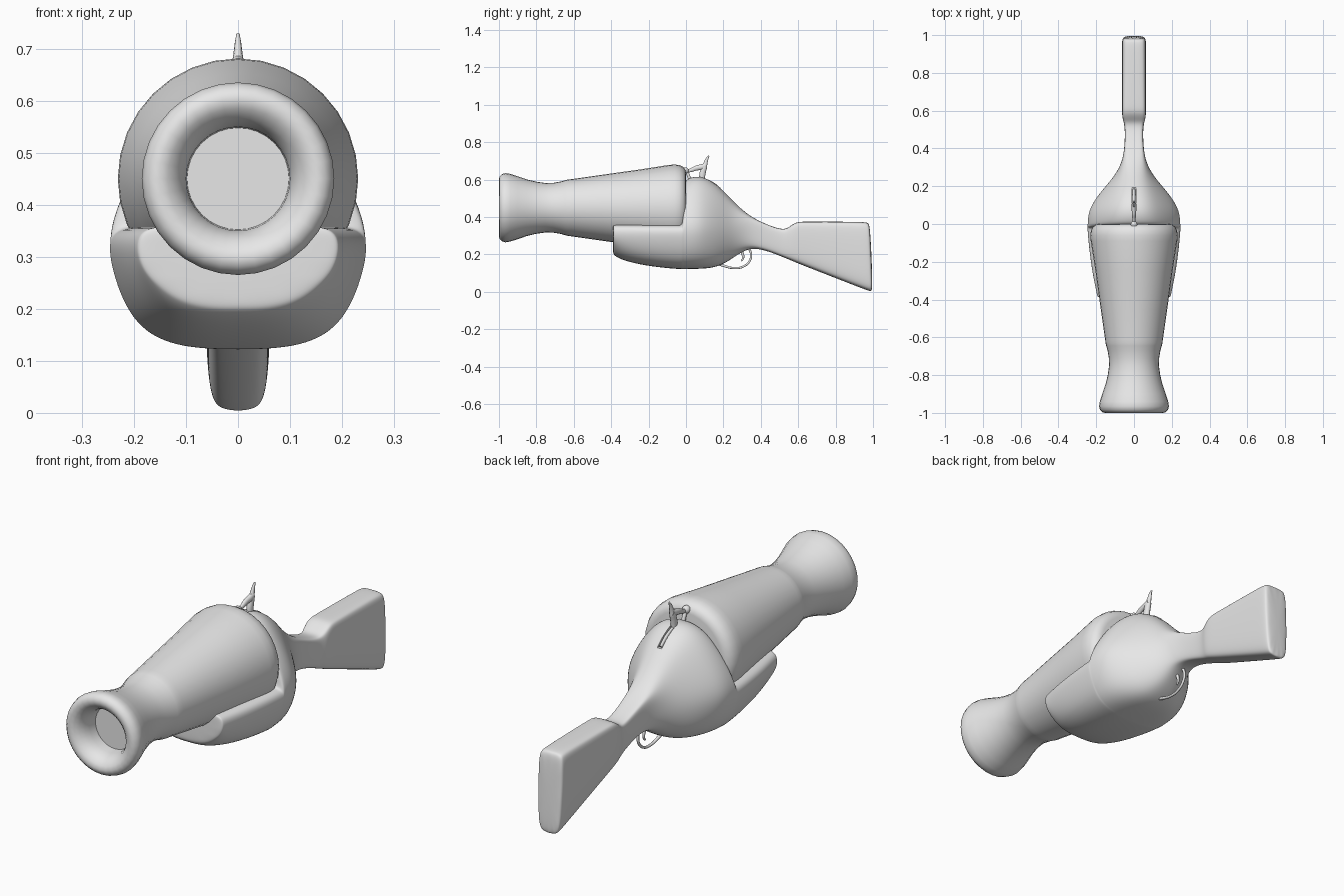
import bpy, bmesh, math

if "Cube" in bpy.data.objects:
    bpy.data.objects.remove(bpy.data.objects["Cube"])

metal = bpy.data.materials.new("plain grey")
metal.diffuse_color = (0.8, 0.8, 0.8, 1)
metal.use_nodes = True
metal.node_tree.nodes["Principled BSDF"].inputs["Base Color"].default_value = metal.diffuse_color


def finish(name, bm, smooth=True):
    bmesh.ops.recalc_face_normals(bm, faces=bm.faces)
    for f in bm.faces:
        f.smooth = smooth
    me = bpy.data.meshes.new(name)
    bm.to_mesh(me)
    bm.free()
    me.materials.append(metal)
    ob = bpy.data.objects.new(name, me)
    bpy.context.collection.objects.link(ob)
    return ob


def skin(bm, rings, caps):
    n = len(rings[0])
    for a, b in zip(rings, rings[1:]):
        for i in range(n):
            j = (i + 1) % n
            bm.faces.new((a[i], a[j], b[j], b[i]))
    if caps:
        bm.faces.new(rings[0])
        bm.faces.new(rings[-1])


# flared barrel with a shallow bore, turned around the y axis
def lathe(name, profile, zc, n=32):
    bm = bmesh.new()
    rings = []
    for y, r in profile:
        rings.append([bm.verts.new((r * math.sin(2 * math.pi * i / n), y,
                                    zc + r * math.cos(2 * math.pi * i / n)))
                      for i in range(n)])
    skin(bm, rings, True)
    ob = finish(name, bm)
    bpy.context.view_layer.objects.active = ob
    ob.select_set(True)
    bpy.ops.object.shade_smooth_by_angle(angle=math.radians(50))
    ob.select_set(False)
    return ob


lathe("barrel", [
    (-.89, .098), (-.93, .100), (-.955, .106), (-.978, .118), (-.993, .135),
    (-1.0, .152), (-.996, .168), (-.984, .180), (-.965, .185), (-.94, .181),
    (-.90, .168), (-.85, .151), (-.80, .139), (-.75, .132), (-.71, .133),
    (-.67, .140), (-.645, .147), (-.63, .151), (-.61, .153), (-.45, .176),
    (-.25, .204), (-.09, .229), (-.06, .231), (-.035, .228), (-.015, .218),
    (-.003, .202), (0, .185)], .45)


# receiver, cradle and stock as one loft
def section(y, zb, zt, wl, zl, wm, zm, ws, zs, wt, drop=.02):
    half = [(.6 * wl, zb + .004), (wl, zl), (wm, zm), (ws, zs), (wt, zt - drop)]
    pts = [(0, zb)] + half + [(0, zt)] + [(-x, z) for x, z in reversed(half)]
    return [(x, y - (.04 * z if y > .9 else 0), z) for x, z in pts]


def cradle(y, zb, w):
    return section(y, zb, .358, .83 * w, zb + .05, w, .29, w, .36, .55 * w, 0)


def stock(y, zb, zt, w):
    h = zt - zb
    return section(y, zb, zt, .88 * w, zb + .06 * h, w, zb + .4 * h,
                   w * 1.03, zt - .07 * h, .8 * w, .0)


stations = [
    cradle(-.392, .208, .188), cradle(-.385, .195, .196), cradle(-.35, .172, .203),
    cradle(-.25, .145, .224), cradle(-.12, .127, .241), cradle(-.035, .121, .248),
    cradle(-.018, .121, .249),
    section(-.014, .121, .590, .205, .172, .249, .29, .247, .39, .115),
    section(.01, .121, .615, .205, .172, .249, .29, .246, .40, .115),
    section(.08, .122, .630, .200, .180, .243, .30, .240, .40, .105),
    section(.17, .130, .580, .155, .195, .185, .30, .170, .40, .085),
    section(.25, .178, .492, .090, .235, .108, .30, .100, .38, .062),
    stock(.34, .243, .402, .056), stock(.45, .213, .352, .047),
    stock(.525, .182, .330, .049), stock(.555, .170, .350, .060),
    stock(.59, .155, .375, .063), stock(.64, .135, .376, .063),
    stock(.93, .022, .375, .063), stock(.985, .002, .372, .063),
    stock(1.0, .0, .360, .056)]
bm = bmesh.new()
skin(bm, [[bm.verts.new(p) for p in s] for s in stations], True)
body = finish("receiver_and_stock", bm)
sub = body.modifiers.new("smooth", 'SUBSURF')
sub.levels = sub.render_levels = 3

# hammer slot cut into the receiver top
bm = bmesh.new()
bmesh.ops.create_cube(bm, size=1)
for v in bm.verts:
    v.co = (v.co.x * .022, .15 + v.co.y * .11, .59 + v.co.z * .09)
cutter = finish("slot_cutter", bm, False)
cutter.hide_render = True
cutter.hide_set(True)
cut = body.modifiers.new("slot", 'BOOLEAN')
cut.object = cutter
cut.operation = 'DIFFERENCE'
cut.solver = 'EXACT'


# rounded tapering rods in the centre plane: points are (y, z, radius)
def rod(name, pts, flat=1.0):
    cu = bpy.data.curves.new(name, 'CURVE')
    cu.dimensions = '3D'
    cu.bevel_depth = 1
    cu.bevel_resolution = 3
    cu.resolution_u = 6
    cu.use_fill_caps = True
    sp = cu.splines.new('BEZIER')
    sp.bezier_points.add(len(pts) - 1)
    for p, (y, z, r) in zip(sp.bezier_points, pts):
        p.co = (0, y, z)
        p.radius = r
        p.handle_left_type = p.handle_right_type = 'AUTO'
    cu.materials.append(metal)
    ob = bpy.data.objects.new(name, cu)
    ob.scale.x = flat
    bpy.context.collection.objects.link(ob)
    bpy.context.view_layer.objects.active = ob
    ob.select_set(True)
    bpy.ops.object.convert(target='MESH')
    bpy.context.view_layer.objects.active.select_set(False)


rod("trigger_guard", [(.17, .150, .007), (.20, .140, .007), (.25, .128, .006),
                      (.30, .133, .006), (.34, .165, .006), (.347, .205, .006),
                      (.33, .245, .006)])
rod("trigger", [(.285, .235, .009), (.302, .205, .008), (.305, .18, .006),
                (.295, .165, .004)], .8)
rod("hammer_neck", [(.005, .645, .008), (.03, .652, .011), (.055, .662, .014),
                    (.085, .668, .016), (.105, .675, .015)], .8)
rod("hammer_spur", [(.085, .59, .016), (.088, .63, .017), (.097, .665, .016),
                    (.105, .69, .011), (.112, .71, .008), (.122, .728, .004)], .8)
rod("hammer_base", [(.09, .60, .012), (.14, .575, .014), (.18, .545, .012)], .6)

# striker ball at the back of the barrel
bm = bmesh.new()
bmesh.ops.create_uvsphere(bm, u_segments=16, v_segments=10, radius=.018)
ball = finish("striker_ball", bm)
ball.location = (0, -.003, .648)
rod("striker_pin", [(0, .648, .009), (.012, .625, .009), (.02, .60, .009)])
